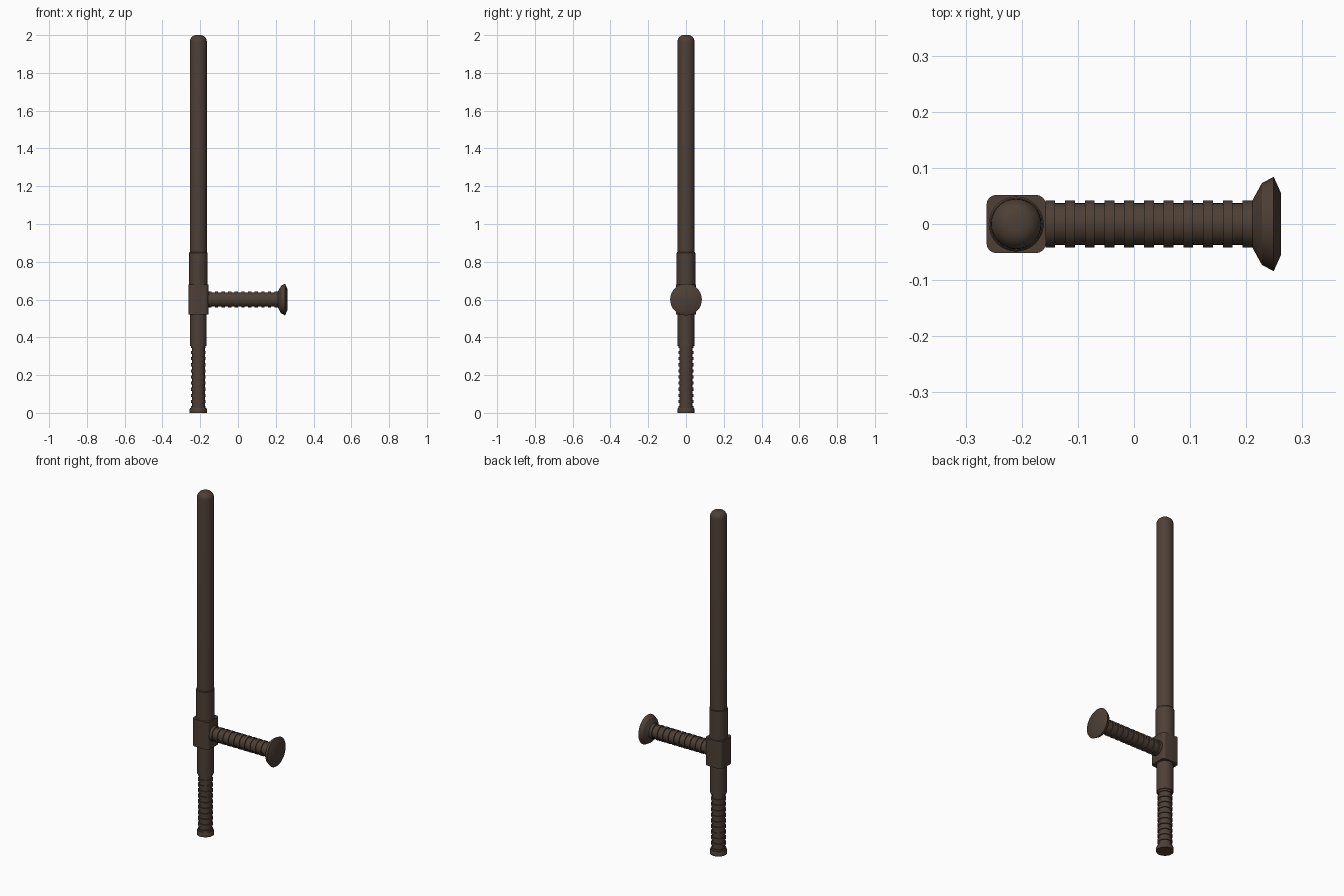
import bpy, bmesh, math

if "Cube" in bpy.data.objects:
    bpy.data.objects.remove(bpy.data.objects["Cube"])

AXIS_X = -0.21
HANDLE_Z = 0.60

mat = bpy.data.materials.new("dark_wood")
mat.diffuse_color = (0.075, 0.05, 0.036, 1)
mat.use_nodes = True
mat.node_tree.nodes["Principled BSDF"].inputs["Base Color"].default_value = mat.diffuse_color


def finish(name, bm):
    bmesh.ops.recalc_face_normals(bm, faces=bm.faces[:])
    me = bpy.data.meshes.new(name)
    bm.to_mesh(me)
    bm.free()
    ob = bpy.data.objects.new(name, me)
    bpy.context.collection.objects.link(ob)
    me.materials.append(mat)
    bpy.ops.object.select_all(action='DESELECT')
    ob.select_set(True)
    bpy.context.view_layer.objects.active = ob
    bpy.ops.object.shade_smooth_by_angle(angle=math.radians(30))
    return ob


def lathe(name, profile, sides=32):
    """Closed solid of revolution about z from (radius, height) points."""
    bm = bmesh.new()
    rings = [[bm.verts.new((r * math.cos(2 * math.pi * i / sides),
                            r * math.sin(2 * math.pi * i / sides), z))
              for i in range(sides)] for r, z in profile]
    for a, b in zip(rings, rings[1:]):
        for i in range(sides):
            j = (i + 1) % sides
            bm.faces.new((a[i], a[j], b[j], b[i]))
    bm.faces.new(rings[0])
    bm.faces.new(rings[-1])
    ob = finish(name, bm)
    ob.location.x = AXIS_X
    return ob


def ribs(start, end, count, r_rib, r_groove):
    """Square-cut ribs, beginning and ending on a rib."""
    w = (end - start) / (2 * count - 1)
    pts = []
    for i in range(2 * count - 1):
        r = r_groove if i % 2 else r_rib
        pts += [(r, start + i * w), (r, start + (i + 1) * w)]
    return pts


# Long shaft with rounded tip
tip = [(0.012 + 0.033 * math.cos(a), 1.965 + 0.035 * math.sin(a))
       for a in [math.pi / 2 * k / 6 for k in range(7)]]
lathe("shaft", [(0.045, 0.80)] + tip)

# Collar above the block and sleeve below it
lathe("upper_collar", [(0.049, 0.66), (0.049, 0.847), (0.046, 0.851)])
lathe("lower_sleeve", [(0.044, 0.355), (0.044, 0.54)])

# Ribbed rear grip and end cap
lathe("rear_grip", ribs(0.02, 0.36, 11, 0.039, 0.034))
lathe("end_cap", [(0.046, 0), (0.046, 0.018), (0.043, 0.026)])

# Joining block with rounded upright edges
bm = bmesh.new()
bmesh.ops.create_cube(bm, size=1)
bmesh.ops.scale(bm, vec=(0.106, 0.104, 0.16), verts=bm.verts[:])
upright = [e for e in bm.edges
           if abs(e.verts[0].co.z - e.verts[1].co.z) > 0.1]
bmesh.ops.bevel(bm, geom=upright, offset=0.018, segments=4, profile=0.5,
                affect='EDGES')
block = finish("joint_block", bm)
block.location = (AXIS_X, 0, HANDLE_Z)

# Side handle: ribs then a flared knob, turned to point along +x
side = [(0.037, -0.18), (0.037, -0.158)]
side += ribs(-0.158, 0.211, 11, 0.042, 0.037)
side += [(0.073, 0.228), (0.084, 0.249), (0.055, 0.262)]
handle = lathe("side_handle", side)
handle.location = (0, 0, HANDLE_Z)
handle.rotation_euler = (0, math.pi / 2, 0)
